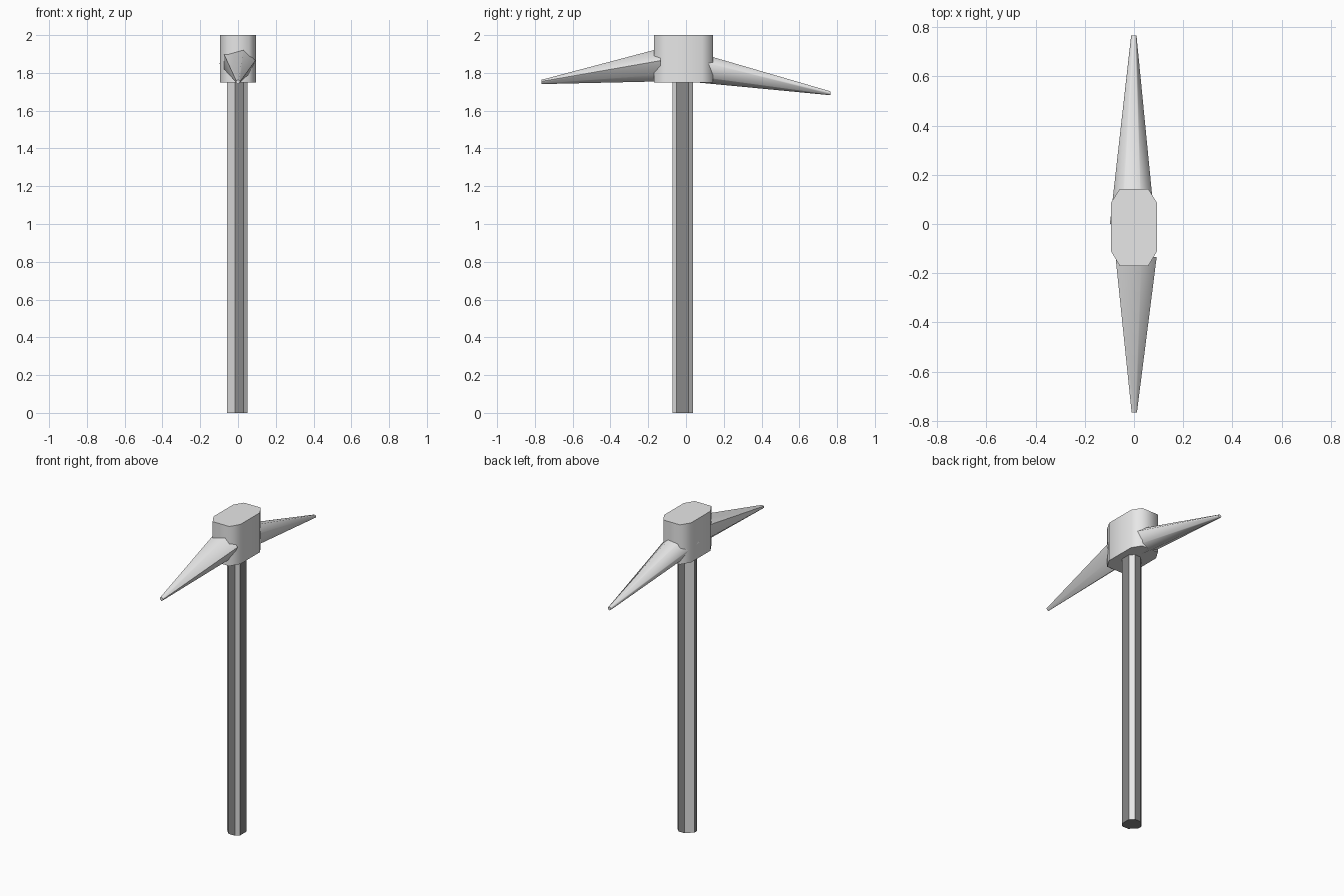
import bpy, math

if "Cube" in bpy.data.objects:
    bpy.data.objects.remove(bpy.data.objects["Cube"])

def material(name, rgb):
    m = bpy.data.materials.new(name)
    m.diffuse_color = (*rgb, 1)
    m.use_nodes = True
    m.node_tree.nodes["Principled BSDF"].inputs["Base Color"].default_value = m.diffuse_color
    return m

light = material("light_grey", (0.8, 0.8, 0.8))
dark = material("dark_grey", (0.25, 0.25, 0.25))

def loft(name, start, end, smooth=False):
    """Join two matching rings of points into a capped solid."""
    n = len(start)
    faces = [(i, (i + 1) % n, n + (i + 1) % n, n + i) for i in range(n)]
    faces += [tuple(reversed(range(n))), tuple(range(n, 2 * n))]
    mesh = bpy.data.meshes.new(name)
    mesh.from_pydata(start + end, [], faces)
    mesh.materials.append(light)
    ob = bpy.data.objects.new(name, mesh)
    bpy.context.collection.objects.link(ob)
    bpy.context.view_layer.objects.active = ob
    ob.select_set(True)
    bpy.ops.object.mode_set(mode='EDIT')
    bpy.ops.mesh.select_all(action='SELECT')
    bpy.ops.mesh.normals_make_consistent(inside=False)
    bpy.ops.object.mode_set(mode='OBJECT')
    if smooth:
        bpy.ops.object.shade_smooth_by_angle(angle=math.radians(65))
    ob.select_set(False)
    return ob

# Octagonal handle with unevenly cut corners, dark flats and light chamfers
x0, x1, y0, y1 = -0.058, 0.05, -0.071, 0.038
ring = [(x1 - .022, y0), (x1, y0 + .022), (x1, y1 - .025), (x1 - .025, y1),
        (x0 + .042, y1), (x0, y1 - .042), (x0, y0 + .042), (x0 + .042, y0)]
handle = loft("handle", [(x, y, 0) for x, y in ring], [(x, y, 1.76) for x, y in ring])
handle.data.materials.append(dark)
for p in handle.data.polygons:
    p.material_index = 1 if max(abs(c) for c in p.normal) > 0.9 else 0

# Chamfered head block
half = [(0.058, -0.17), (0.094, -0.11), (0.094, 0.085), (0.058, 0.143)]
block = half + [(-x, y) for x, y in reversed(half)]
loft("head_block", [(x, y, 1.75) for x, y in block], [(x, y, 2) for x, y in block], True)

# Tapered spikes: faceted base ring shrinking to a blunt tip
def spike(name, base, base_y, tip_y, tip_z, scale):
    cz = (max(z for x, z in base) + min(z for x, z in base)) / 2
    loft(name, [(x, base_y, z) for x, z in base],
         [(x * scale, tip_y, tip_z + (z - cz) * scale) for x, z in base], True)

spike("front_spike", [(0.03, 1.93), (0.092, 1.865), (0.055, 1.79), (0.0, 1.755),
                      (-0.075, 1.82), (-0.075, 1.90)], -0.135, -0.765, 1.752, 0.13)
spike("back_spike", [(0.03, 1.925), (0.085, 1.88), (0.065, 1.79), (0.0, 1.755),
                     (-0.07, 1.79), (-0.098, 1.85), (-0.05, 1.915)], 0.0, 0.765, 1.692, 0.12)
